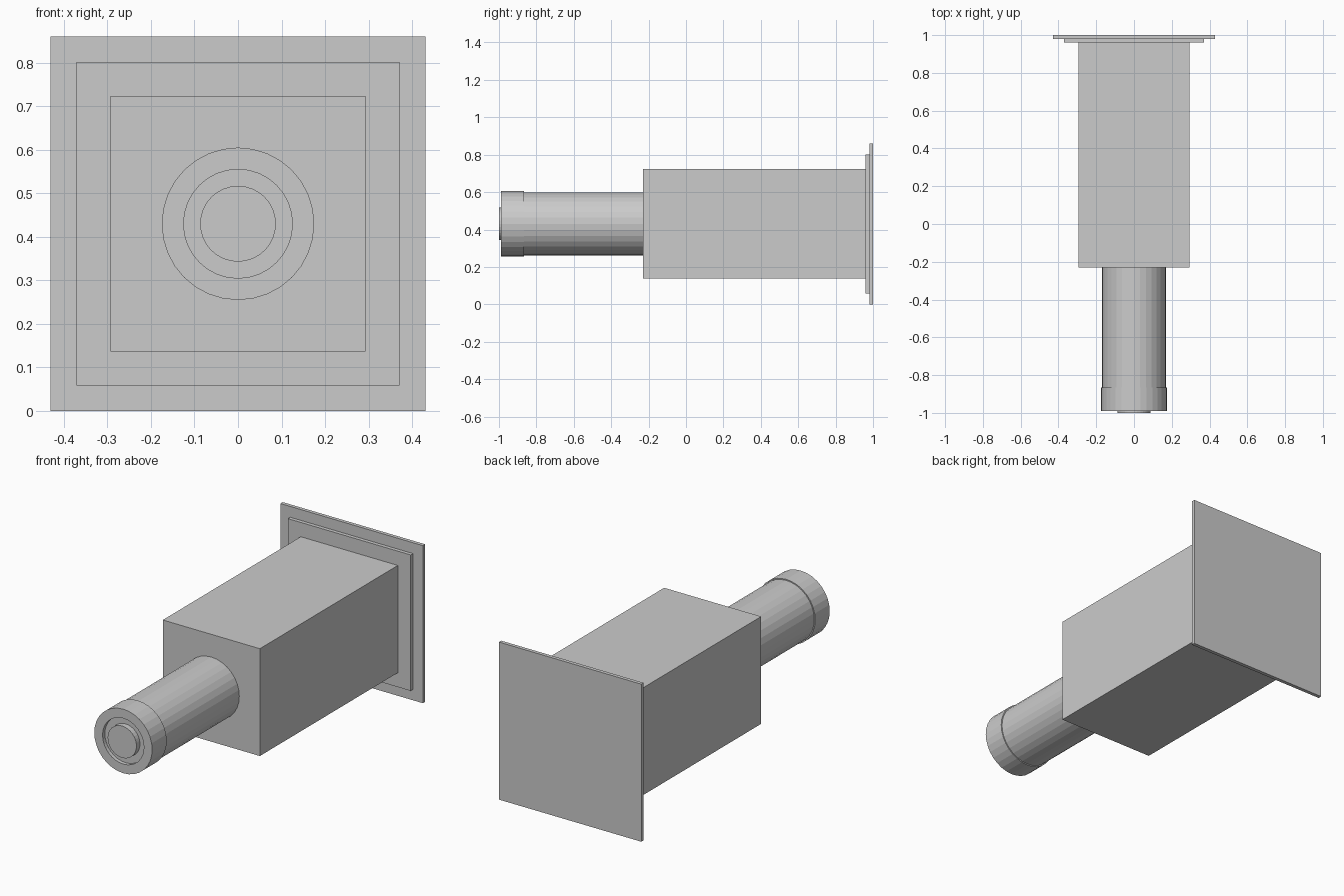
import bpy, bmesh, math

if "Cube" in bpy.data.objects:
    bpy.data.objects.remove(bpy.data.objects["Cube"])

CZ = 0.43      # height of the common axis
SEG = 32


def finish(name, bm):
    bmesh.ops.recalc_face_normals(bm, faces=bm.faces)
    me = bpy.data.meshes.new(name)
    bm.to_mesh(me)
    bm.free()
    ob = bpy.data.objects.new(name, me)
    bpy.context.collection.objects.link(ob)
    return ob


def block(name, half, y0, y1):
    """Square block centred on the axis, from y0 to y1."""
    bm = bmesh.new()
    bmesh.ops.create_cube(bm, size=1)
    for v in bm.verts:
        v.co = (v.co.x * 2 * half, (y0 + y1) / 2 + v.co.y * (y1 - y0), CZ + v.co.z * 2 * half)
    return finish(name, bm)


def lathe(name, profile):
    """Turn (radius, y) points around the axis; open ends are capped."""
    bm = bmesh.new()
    rings = []
    for r, y in profile:
        angles = [2 * math.pi * i / SEG for i in range(SEG)]
        rings.append([bm.verts.new((r * math.cos(a), y, CZ + r * math.sin(a))) for a in angles])
    for a, b in zip(rings, rings[1:]):
        for i in range(SEG):
            j = (i + 1) % SEG
            bm.faces.new((a[i], a[j], b[j], b[i]))
    bm.faces.new(rings[0])
    bm.faces.new(rings[-1])
    return finish(name, bm)


# Stepped mounting plates and main housing
block("back_plate", 0.43, 0.98, 1.0)
block("inner_plate", 0.371, 0.96, 0.98)
block("housing", 0.293, -0.23, 0.96)

# Barrel with a wider end collar and a shallow front recess
lathe("barrel", [(0.169, -0.23), (0.169, -0.865), (0.175, -0.865),
                 (0.175, -0.99), (0.125, -0.99), (0.125, -0.97)])

# Round button standing in the recess
lathe("front_button", [(0.087, -0.97), (0.087, -1.0)])
